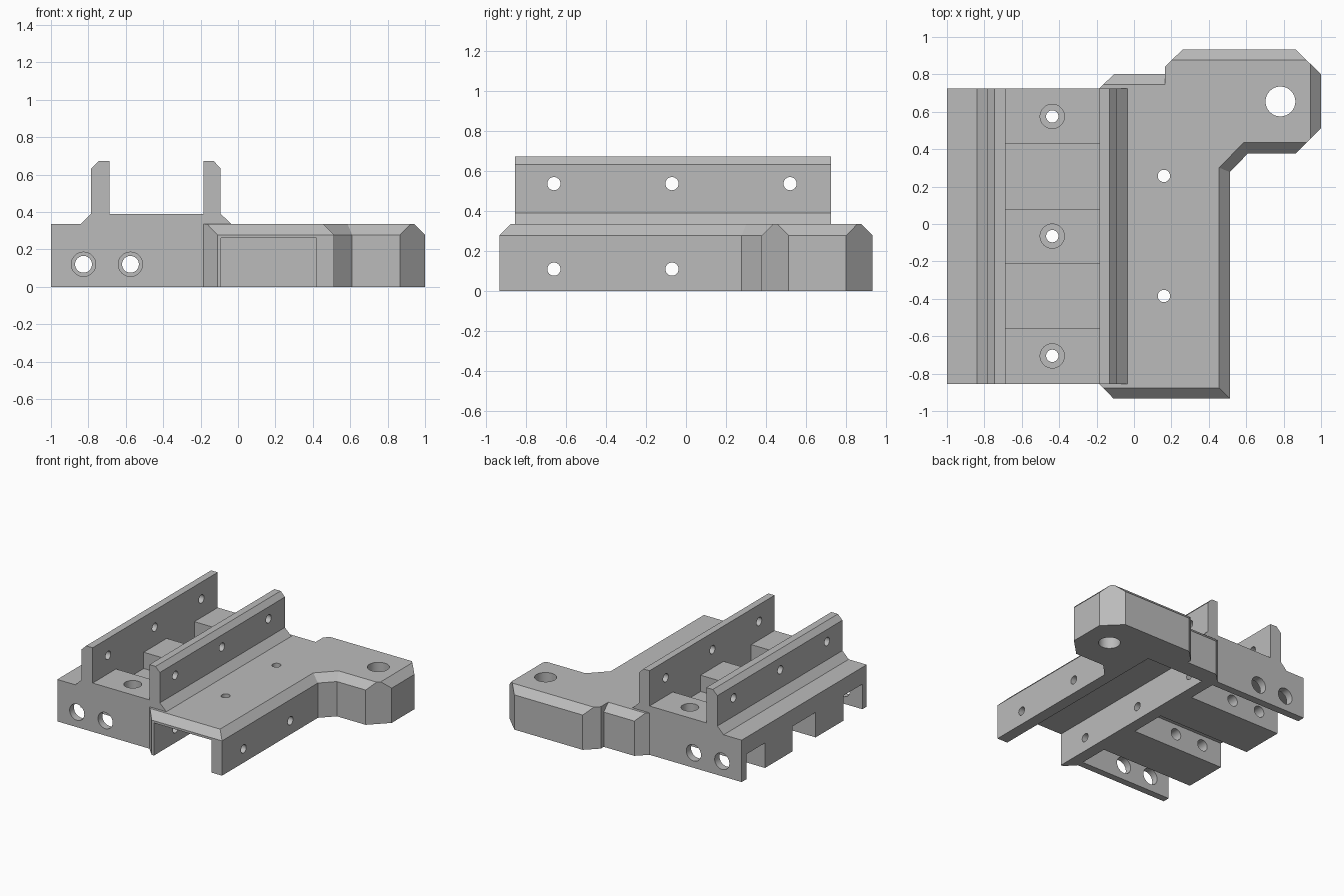
import bpy, bmesh, math
from mathutils import Vector, Matrix

if "Cube" in bpy.data.objects:
    bpy.data.objects.remove(bpy.data.objects["Cube"])

grey = bpy.data.materials.new("plain grey")
grey.diffuse_color = (0.5, 0.5, 0.5, 1)
grey.use_nodes = True
grey.node_tree.nodes["Principled BSDF"].inputs["Base Color"].default_value = grey.diffuse_color


def new_object(name, bm):
    bmesh.ops.recalc_face_normals(bm, faces=bm.faces)
    mesh = bpy.data.meshes.new(name)
    bm.to_mesh(mesh)
    bm.free()
    mesh.materials.append(grey)
    ob = bpy.data.objects.new(name, mesh)
    bpy.context.collection.objects.link(ob)
    return ob


def loft(name, rings):
    """Closed solid through rings that have equal point counts."""
    bm = bmesh.new()
    loops = [[bm.verts.new(p) for p in ring] for ring in rings]
    n = len(loops[0])
    for a, b in zip(loops, loops[1:]):
        for i in range(n):
            j = (i + 1) % n
            bm.faces.new((a[i], a[j], b[j], b[i]))
    bm.faces.new(loops[0])
    bm.faces.new(loops[-1])
    return new_object(name, bm)


def box(x0, x1, y0, y1, z0, z1):
    pts = [(x0, y0), (x1, y0), (x1, y1), (x0, y1)]
    return loft("box_cutter", [[(x, y, z) for x, y in pts] for z in (z0, z1)])


def rod(a, b, r):
    a, b = Vector(a), Vector(b)
    bm = bmesh.new()
    rot = (b - a).to_track_quat('Z', 'Y').to_matrix().to_4x4()
    bmesh.ops.create_cone(bm, cap_ends=True, segments=32, radius1=r, radius2=r,
                          depth=(b - a).length, matrix=Matrix.Translation((a + b) / 2) @ rot)
    return new_object("rod_cutter", bm)


def combine(target, tool, operation):
    bpy.context.view_layer.objects.active = target
    mod = target.modifiers.new("combine", 'BOOLEAN')
    mod.operation, mod.solver, mod.object = operation, 'EXACT', tool
    bpy.ops.object.modifier_apply(modifier=mod.name)
    bpy.data.objects.remove(tool)


# Side plate with arm: x, y, and top chamfer width of the edge that starts there
C = 0.057
outline = [(-0.185, -0.855, 0), (-0.11, -0.933, C), (0.512, -0.933, C), (0.512, 0.278, C),
           (0.61, 0.378, C), (0.865, 0.378, 0), (1.0, 0.513, C), (1.0, 0.80, 0),
           (0.865, 0.933, C), (0.26, 0.933, 0), (0.165, 0.84, 0), (0.165, 0.803, C),
           (-0.105, 0.803, 0), (-0.185, 0.725, 0)]


def inset_corner(i):
    """Corner where the two neighbouring edges meet after moving inwards."""
    p0, p1, p2 = (outline[k % len(outline)] for k in (i - 1, i, i + 1))
    d0 = Vector((p1[0] - p0[0], p1[1] - p0[1])).normalized()
    d1 = Vector((p2[0] - p1[0], p2[1] - p1[1])).normalized()
    n0, n1 = Vector((-d0.y, d0.x)), Vector((-d1.y, d1.x))
    a = Vector(p1[:2]) + n0 * p0[2]
    b = Vector(p1[:2]) + n1 * p1[2]
    return a + d0 * ((b - a).dot(n1) / d0.dot(n1))


top = [inset_corner(i) for i in range(len(outline))]
body = loft("bracket_body", [[(x, y, 0) for x, y, c in outline],
                             [(x, y, 0.278) for x, y, c in outline],
                             [(p.x, p.y, 0.335) for p in top]])

# Carriage block with two upright rails
profile = [(-1, 0), (-1, 0.335), (-0.84, 0.335), (-0.785, 0.39), (-0.785, 0.633),
           (-0.745, 0.672), (-0.687, 0.672), (-0.687, 0.39), (-0.185, 0.39),
           (-0.185, 0.672), (-0.13, 0.672), (-0.093, 0.633), (-0.093, 0.39),
           (-0.035, 0.335), (-0.035, 0.3), (-0.15, 0.3), (-0.15, 0)]
rails = loft("carriage", [[(x, y, z) for x, z in profile] for y in (-0.855, 0.725)])
combine(body, rails, 'UNION')

# Channel under the side plate, slots under the block, pockets between the rails
cutters = [box(-0.09, 0.42, -1.1, 0.66, -0.1, 0.26)]
for y0, y1 in ((-0.80, -0.56), (-0.21, 0.08), (0.43, 0.665)):
    cutters.append(box(-1.1, -0.185, y0, y1, -0.1, 0.2))
for y0, y1 in ((-0.56, -0.21), (0.08, 0.43)):
    cutters.append(box(-0.687, -0.185, y0, y1, 0.26, 0.5))

# Lengthwise rod holes, wider in the thin end walls
for x in (-0.826, -0.575):
    cutters.append(rod((x, -0.7, 0.12), (x, 0.55, 0.12), 0.045))
    cutters.append(rod((x, -0.95, 0.12), (x, -0.7, 0.12), 0.065))
    cutters.append(rod((x, 0.55, 0.12), (x, 0.85, 0.12), 0.065))

# Cross holes through the rails and the lower walls
for y, end in ((-0.66, 0.7), (-0.07, 0.7), (0.52, 0.1)):
    cutters.append(rod((-0.9, y, 0.537), (0.05, y, 0.537), 0.033))
    cutters.append(rod((-0.3, y, 0.11), (end, y, 0.11), 0.033))

# Vertical counterbored holes between the rails
for y in (-0.705, -0.065, 0.575):
    cutters.append(rod((-0.437, y, 0.1), (-0.437, y, 0.5), 0.033))
    cutters.append(rod((-0.437, y, 0.28), (-0.437, y, 0.5), 0.065))

# Plate screw holes and the large arm hole
for x, y, r in ((0.16, 0.257, 0.033), (0.16, -0.385, 0.033), (0.783, 0.655, 0.08)):
    cutters.append(rod((x, y, -0.1), (x, y, 0.5), r))

for cutter in cutters:
    combine(body, cutter, 'DIFFERENCE')

bpy.ops.object.select_all(action='DESELECT')
body.select_set(True)
bpy.context.view_layer.objects.active = body
bpy.ops.object.shade_smooth_by_angle(angle=math.radians(30))
